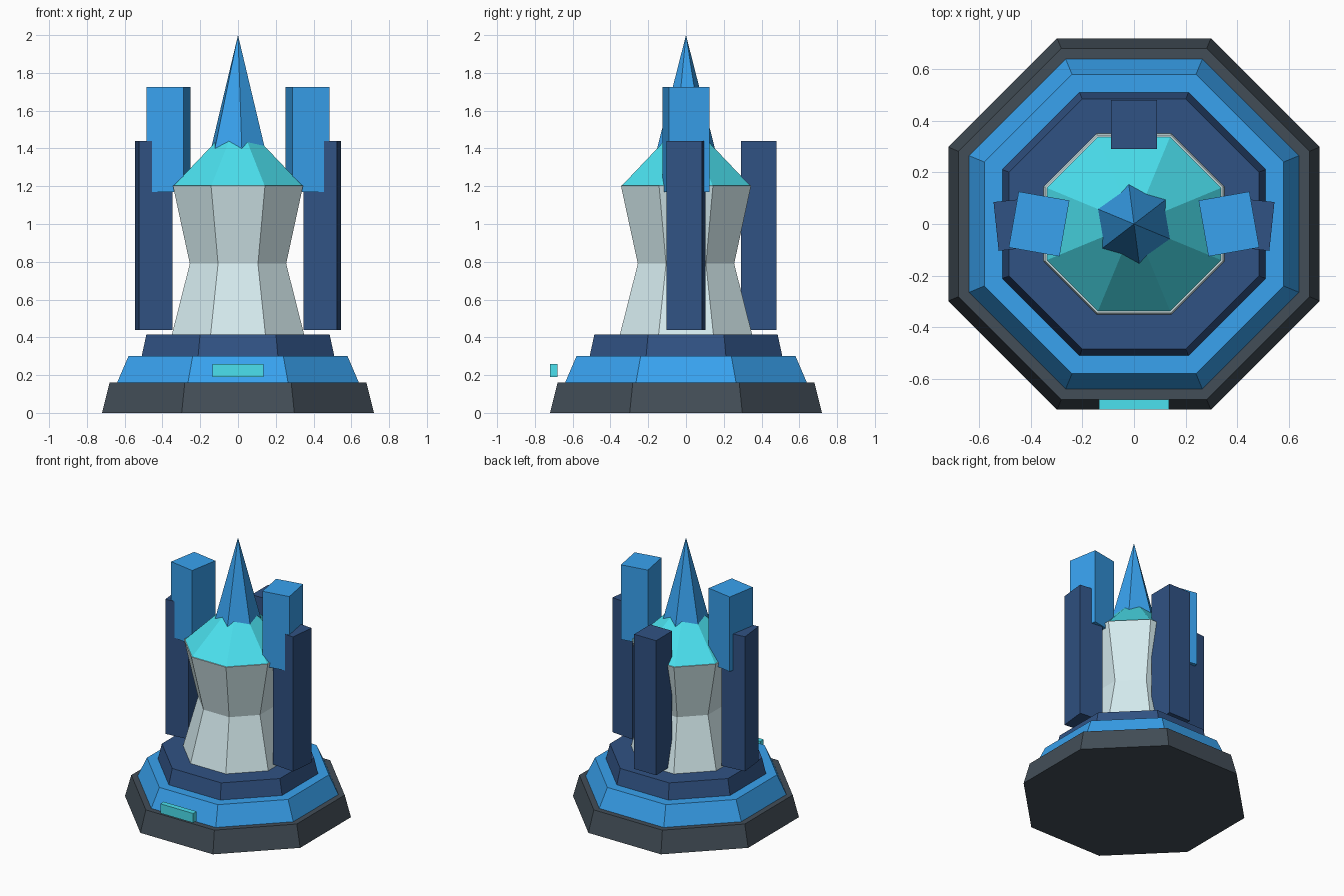
import bpy, bmesh
from math import sin, cos, pi, radians

if "Cube" in bpy.data.objects:
    bpy.data.objects.remove(bpy.data.objects["Cube"])


def paint(name, rgb):
    m = bpy.data.materials.new(name)
    m.diffuse_color = (*rgb, 1)
    m.use_nodes = True
    m.node_tree.nodes["Principled BSDF"].inputs["Base Color"].default_value = m.diffuse_color
    return m


SLATE = paint("slate", (0.055, 0.075, 0.095))
BLUE = paint("bright_blue", (0.04, 0.36, 0.86))
NAVY = paint("navy", (0.03, 0.085, 0.23))
CYAN = paint("cyan", (0.07, 0.75, 0.86))
PALE = paint("pale_stone", (0.68, 0.85, 0.88))


def finish(bm, name, mat):
    bmesh.ops.recalc_face_normals(bm, faces=bm.faces)
    me = bpy.data.meshes.new(name)
    bm.to_mesh(me)
    bm.free()
    ob = bpy.data.objects.new(name, me)
    me.materials.append(mat)
    bpy.context.collection.objects.link(ob)
    return ob


def lathe(name, mat, profile, sides=8, turn=22.5):
    """Polygonal solid from (corner radius, z) rings; radius 0 closes to a tip."""
    bm = bmesh.new()
    rings = []
    for r, z in profile:
        n = sides if r else 1
        rings.append([bm.verts.new((r * cos(radians(turn) + 2 * pi * i / sides),
                                    r * sin(radians(turn) + 2 * pi * i / sides), z))
                      for i in range(n)])
    for a, b in zip(rings, rings[1:]):
        for i in range(sides):
            j = (i + 1) % sides
            bm.faces.new((a[i], a[j], b[0]) if len(b) == 1 else (a[i], a[j], b[j], b[i]))
    for ring in (rings[0], rings[-1]):
        if len(ring) > 1:
            bm.faces.new(ring)
    return finish(bm, name, mat)


def octagon(name, mat, profile):
    """Octagonal solid sized by its flat-to-centre distance."""
    return lathe(name, mat, [(a / cos(pi / 8), z) for a, z in profile])


def box(name, mat, size, loc, turn=0):
    bm = bmesh.new()
    bmesh.ops.create_cube(bm, size=1)
    bmesh.ops.scale(bm, vec=size, verts=bm.verts)
    ob = finish(bm, name, mat)
    ob.location = loc
    ob.rotation_euler.z = radians(turn)
    return ob


# Stepped base
octagon("base_step", SLATE, [(0.72, 0), (0.68, 0.16)])
octagon("middle_step", BLUE, [(0.64, 0.16), (0.58, 0.30)])
octagon("upper_step", NAVY, [(0.51, 0.30), (0.485, 0.415)])

# Waisted tower body, cap and spire
octagon("tower_body", PALE, [(0.35, 0.415), (0.255, 0.79), (0.345, 1.205)])
octagon("tower_cap", CYAN, [(0.338, 1.205), (0, 1.56)])
lathe("spire", BLUE, [(0.18, 1.30), (0, 2.0)], sides=6, turn=37.5)

# Side pillars with raised blocks, mirrored left and right
for side, s in (("right", 1), ("left", -1)):
    box(side + "_pillar", NAVY, (0.18, 0.19, 1.0), (0.445 * s, 0, 0.94), -6 * s)
    box(side + "_upper_block", BLUE, (0.20, 0.22, 0.555), (0.368 * s, 0, 1.4475), 10 * s)

# Back pillar and front plate
box("back_pillar", NAVY, (0.18, 0.19, 1.0), (0, 0.385, 0.94))
box("front_plate", CYAN, (0.27, 0.04, 0.07), (0, -0.70, 0.225))
